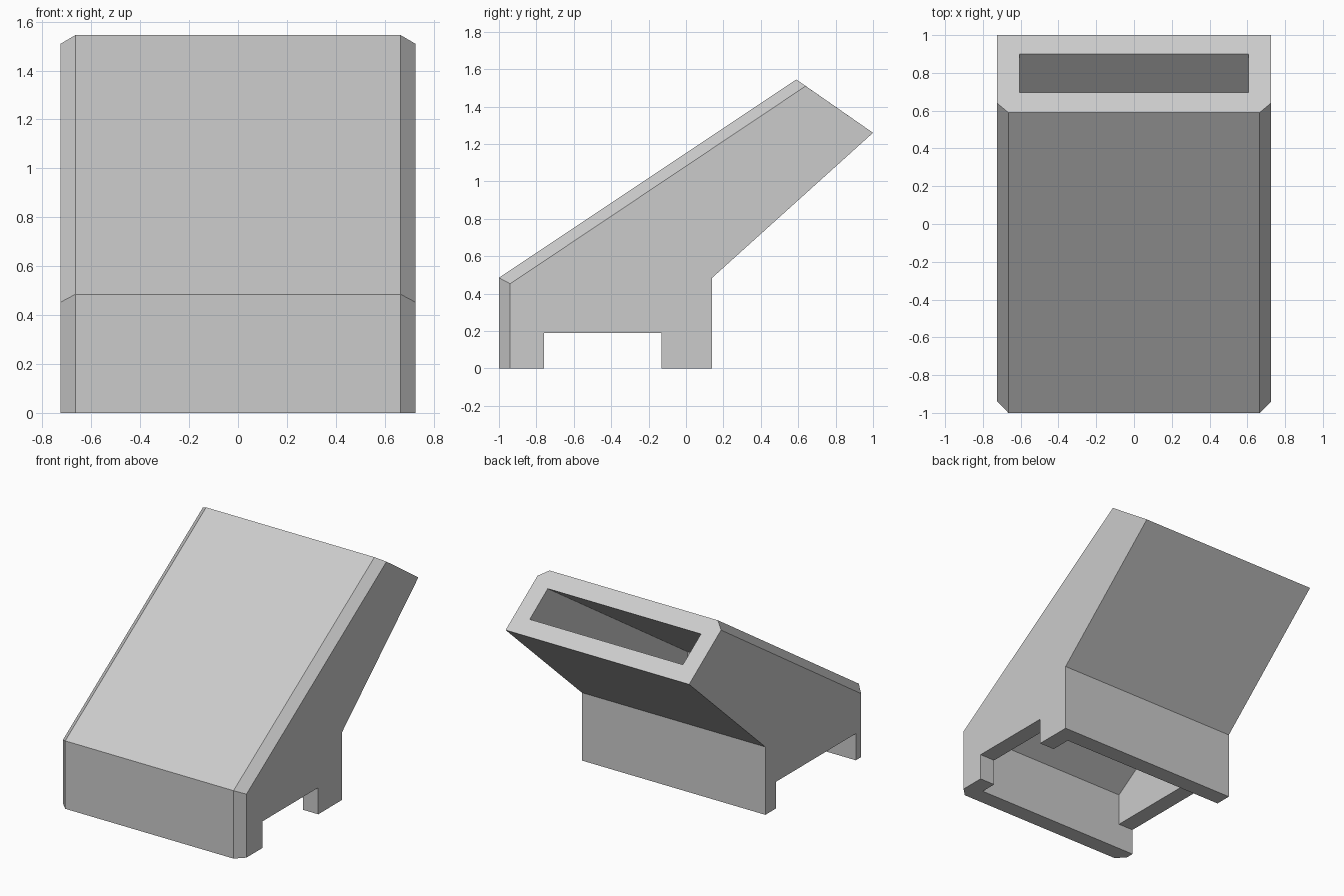
import bpy
import bmesh

cube = bpy.data.objects.get("Cube")
if cube:
    bpy.data.objects.remove(cube, do_unlink=True)

grey = bpy.data.materials.new("light_grey")
grey.use_nodes = True
grey.diffuse_color = (0.6, 0.6, 0.6, 1)
grey.node_tree.nodes["Principled BSDF"].inputs["Base Color"].default_value = (0.6, 0.6, 0.6, 1)


def loft(name, sections):
    """Solid from (x, [(y, z), ...]) cross-sections running along x."""
    bm = bmesh.new()
    rings = [[bm.verts.new((x, y, z)) for y, z in pts] for x, pts in sections]
    for a, b in zip(rings, rings[1:]):
        for i in range(len(a)):
            j = (i + 1) % len(a)
            bm.faces.new((a[i], a[j], b[j], b[i]))
    bm.faces.new(rings[0])
    bm.faces.new(rings[-1])
    bmesh.ops.recalc_face_normals(bm, faces=bm.faces)
    bmesh.ops.dissolve_limit(bm, angle_limit=0.005, verts=bm.verts, edges=bm.edges)
    mesh = bpy.data.meshes.new(name)
    bm.to_mesh(mesh)
    bm.free()
    mesh.materials.append(grey)
    obj = bpy.data.objects.new(name, mesh)
    bpy.context.collection.objects.link(obj)
    return obj


def prism(name, x0, x1, pts):
    return loft(name, [(x0, pts), (x1, pts)])


def rect(y0, y1, z0, z1):
    return [(y0, z0), (y1, z0), (y1, z1), (y0, z1)]


# Outer housing: side profile with chamfered front and sloping edges
W, C = 0.725, 0.06
back = [(0.14, 0), (0.14, 0.485), (1.0, 1.26)]
full = back + [(0.59, 1.545), (-1.0, 0.485), (-1.0, 0)]
inset = back + [(0.64, 1.51), (-0.94, 0.453), (-0.94, 0)]
housing = loft("duct_housing", [(-W, inset), (-W + C, full), (W - C, full), (W, inset)])

# Hollow channel, open at the base and at the upper end
inner = W - 0.12
channel = prism("channel_cutter", -inner, inner, [
    (-0.88, -0.1), (0.02, -0.1), (0.02, 0.533),
    (1.0, 1.422), (0.8, 1.541), (-0.88, 0.42)])

# Notches in the lower edge of each side wall
notch_a = prism("left_notch_cutter", 0.5, 0.9, rect(-0.76, -0.13, -0.1, 0.19))
notch_b = prism("right_notch_cutter", -0.9, -0.5, rect(-0.88, 0.02, -0.1, 0.19))

cutters = [channel, notch_a, notch_b]
for cutter in cutters:
    cutter.hide_render = True
    mod = housing.modifiers.new(cutter.name, 'BOOLEAN')
    mod.operation = 'DIFFERENCE'
    mod.solver = 'EXACT'
    mod.object = cutter

# Bake the cuts and drop the cutters
depsgraph = bpy.context.evaluated_depsgraph_get()
depsgraph.update()
result = bpy.data.meshes.new_from_object(housing.evaluated_get(depsgraph))
housing.modifiers.clear()
housing.data = result
result.name = "duct_housing"
for cutter in cutters:
    bpy.data.objects.remove(cutter, do_unlink=True)
